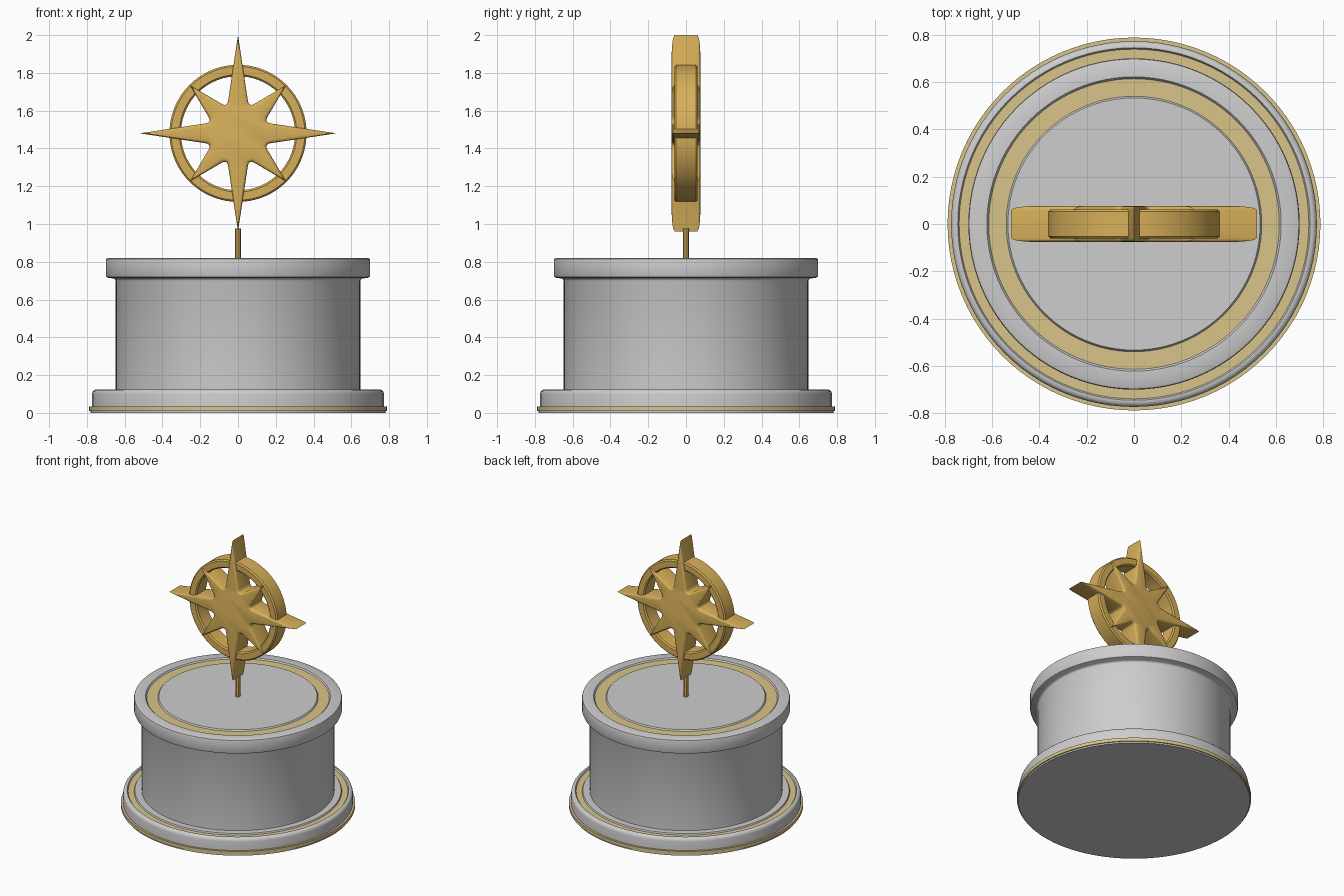
import bpy, bmesh, math
from mathutils import Vector

if "Cube" in bpy.data.objects:
    bpy.data.objects.remove(bpy.data.objects["Cube"])


def material(name, rgb):
    m = bpy.data.materials.new(name)
    m.diffuse_color = (*rgb, 1.0)
    m.use_nodes = True
    m.node_tree.nodes["Principled BSDF"].inputs["Base Color"].default_value = m.diffuse_color
    return m


GREY = material("stone grey", (0.61, 0.61, 0.61))
GOLD = material("gold", (0.68, 0.43, 0.10))
PALE = material("pale gold", (0.69, 0.55, 0.25))


def finish(name, bm, mat, angle=35):
    bmesh.ops.recalc_face_normals(bm, faces=bm.faces)
    mesh = bpy.data.meshes.new(name)
    bm.to_mesh(mesh)
    bm.free()
    mesh.materials.append(mat)
    ob = bpy.data.objects.new(name, mesh)
    bpy.context.collection.objects.link(ob)
    bpy.ops.object.select_all(action='DESELECT')
    ob.select_set(True)
    bpy.context.view_layer.objects.active = ob
    bpy.ops.object.shade_smooth_by_angle(angle=math.radians(angle))
    return ob


def lathe(name, profile, mat, steps=96, closed=False):
    """Spin a list of (radius, z) points around the z axis."""
    bm = bmesh.new()
    verts = [bm.verts.new((r, 0, z)) for r, z in profile]
    edges = [bm.edges.new(pair) for pair in zip(verts, verts[1:])]
    if closed:
        edges.append(bm.edges.new((verts[-1], verts[0])))
    bmesh.ops.spin(bm, geom=verts + edges, cent=(0, 0, 0), axis=(0, 0, 1),
                   angle=math.tau, steps=steps, use_merge=True)
    bmesh.ops.remove_doubles(bm, verts=bm.verts, dist=0.0002)
    return finish(name, bm, mat)


def band(name, r0, r1, z0, z1, mat):
    return lathe(name, [(r0, z0), (r1, z0), (r1, z1), (r0, z1)], mat, closed=True)


# Pedestal: foot, drum and cap, with a shallow groove in the foot and the cap
lathe("pedestal", [
    (0, 0), (0.78, 0), (0.78, 0.012), (0.773, 0.014), (0.773, 0.100),
    (0.770, 0.112), (0.763, 0.120), (0.752, 0.124), (0.745, 0.124),
    (0.738, 0.112), (0.700, 0.112), (0.694, 0.124), (0.648, 0.124),
    (0.648, 0.700), (0.651, 0.707), (0.658, 0.712), (0.685, 0.714),
    (0.696, 0.719), (0.700, 0.729), (0.700, 0.806), (0.697, 0.816),
    (0.689, 0.820), (0.622, 0.820), (0.613, 0.808), (0.541, 0.808),
    (0.533, 0.820), (0, 0.820)], GREY)

# Gold bands around the foot and inside both grooves
band("foot_trim", 0.76, 0.788, 0.011, 0.035, PALE)
band("foot_inlay", 0.699, 0.739, 0.110, 0.115, PALE)
band("cap_inlay", 0.540, 0.614, 0.806, 0.811, PALE)

# Stem
lathe("stem", [(0, 0.81), (0.016, 0.81), (0.016, 0.975), (0, 0.975)], GOLD, steps=8)

# Upright hoop with softened edges
CENTRE = 1.48
hoop = lathe("hoop", [
    (0.302, -0.052), (0.311, -0.061), (0.354, -0.061), (0.363, -0.052),
    (0.363, 0.052), (0.354, 0.061), (0.311, 0.061), (0.302, 0.052)],
    GOLD, steps=72, closed=True)
hoop.rotation_euler.x = math.pi / 2
hoop.location.z = CENTRE


# Eight-pointed star: long and short spikes joined by rounded notches
def polar(radius, angle):
    return Vector((radius * math.sin(angle), 0, radius * math.cos(angle)))


def star(name, half_depth):
    outline = []
    for i in range(8):
        a = i * math.pi / 4
        tip = polar(0.36 if i % 2 else 0.52, a)
        following = polar(0.52 if i % 2 else 0.36, a + math.pi / 4)
        notch = polar(0.15, a + math.pi / 8)
        start = notch + (tip - notch).normalized() * 0.035
        end = notch + (following - notch).normalized() * 0.035
        outline.append(tip)
        for k in range(6):
            t = k / 5
            outline.append(start * (1 - t) ** 2 + notch * 2 * t * (1 - t) + end * t * t)
    bm = bmesh.new()
    offset = Vector((0, half_depth, CENTRE))
    back = bm.faces.new([bm.verts.new(p + offset) for p in outline])
    grown = bmesh.ops.extrude_face_region(bm, geom=[back], use_keep_orig=True)["geom"]
    bmesh.ops.translate(bm, vec=(0, -2 * half_depth, 0),
                        verts=[g for g in grown if isinstance(g, bmesh.types.BMVert)])
    bmesh.ops.recalc_face_normals(bm, faces=bm.faces)
    # soften only the front and back rims so the tips stay sharp
    rims = [e for e in bm.edges if abs(e.verts[0].co.y - e.verts[1].co.y) < 1e-5]
    bmesh.ops.bevel(bm, geom=rims, offset=0.017, offset_type='OFFSET', segments=3,
                    profile=0.5, affect='EDGES', clamp_overlap=False)
    return finish(name, bm, GOLD, 40)


star("star", 0.0765)
